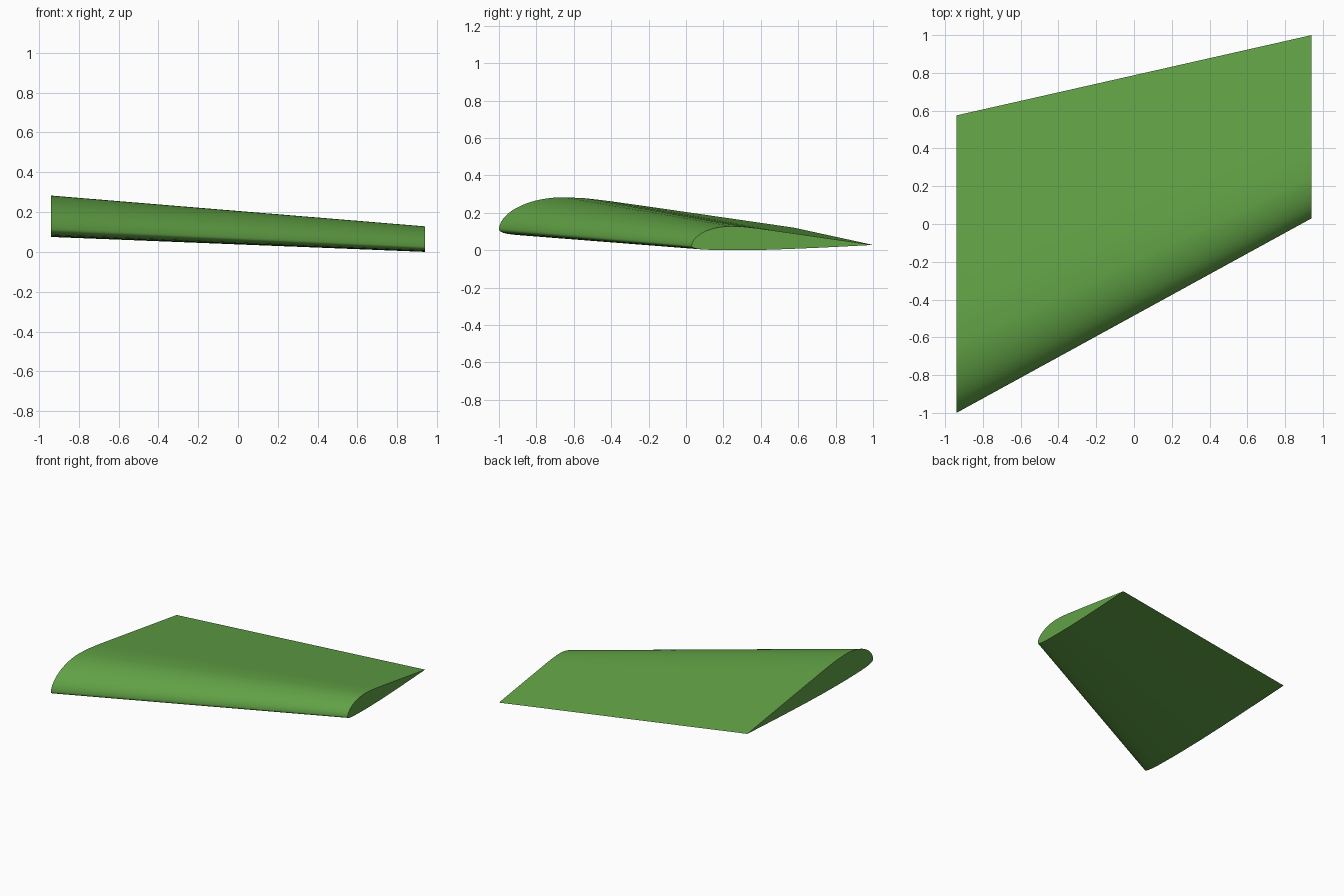
import bpy, bmesh, math

if "Cube" in bpy.data.objects:
    bpy.data.objects.remove(bpy.data.objects["Cube"])

# Wing section in chord units: elliptical nose, straight rear top, nearly flat belly
N = 24
section = [(1.0, 0.029), (0.8, 0.058), (0.6, 0.087), (0.45, 0.1085), (0.36, 0.121), (0.29, 0.129)]
for i in range(N + 1):
    a = math.pi / 2 * (1 - i / N)
    section.append((0.22 * (1 - math.cos(a)), 0.022 + 0.110 * math.sin(a) ** 1.05))
section += [(0.003, 0.017), (0.012, 0.012), (0.03, 0.0075), (0.06, 0.004), (0.1, 0.002),
            (0.17, 0.0005), (0.25, 0.0), (0.4, 0.002), (0.55, 0.007), (0.7, 0.0135), (0.85, 0.021)]

bm = bmesh.new()


def rib(x, y, z, chord):
    return [bm.verts.new((x, y + u * chord, z + v * chord)) for u, v in section]


# Root and tip ribs, lofted skin and closed ends
root = rib(-0.94, -1.0, 0.075, 1.575)
tip = rib(0.94, 0.03, 0.0, 0.97)
n = len(section)
for i in range(n):
    j = (i + 1) % n
    bm.faces.new((root[i], root[j], tip[j], tip[i]))
bm.faces.new(root[::-1])
bm.faces.new(tip)
bmesh.ops.recalc_face_normals(bm, faces=bm.faces)

mesh = bpy.data.meshes.new("wing")
bm.to_mesh(mesh)
bm.free()
wing = bpy.data.objects.new("wing", mesh)
bpy.context.collection.objects.link(wing)

# Green paint
paint = bpy.data.materials.new("green_paint")
paint.diffuse_color = (0.12, 0.36, 0.06, 1)
paint.use_nodes = True
paint.node_tree.nodes["Principled BSDF"].inputs["Base Color"].default_value = paint.diffuse_color
mesh.materials.append(paint)

# Smooth skin, crisp trailing edge and ends
bpy.context.view_layer.objects.active = wing
wing.select_set(True)
bpy.ops.object.shade_smooth_by_angle(angle=math.radians(40))
